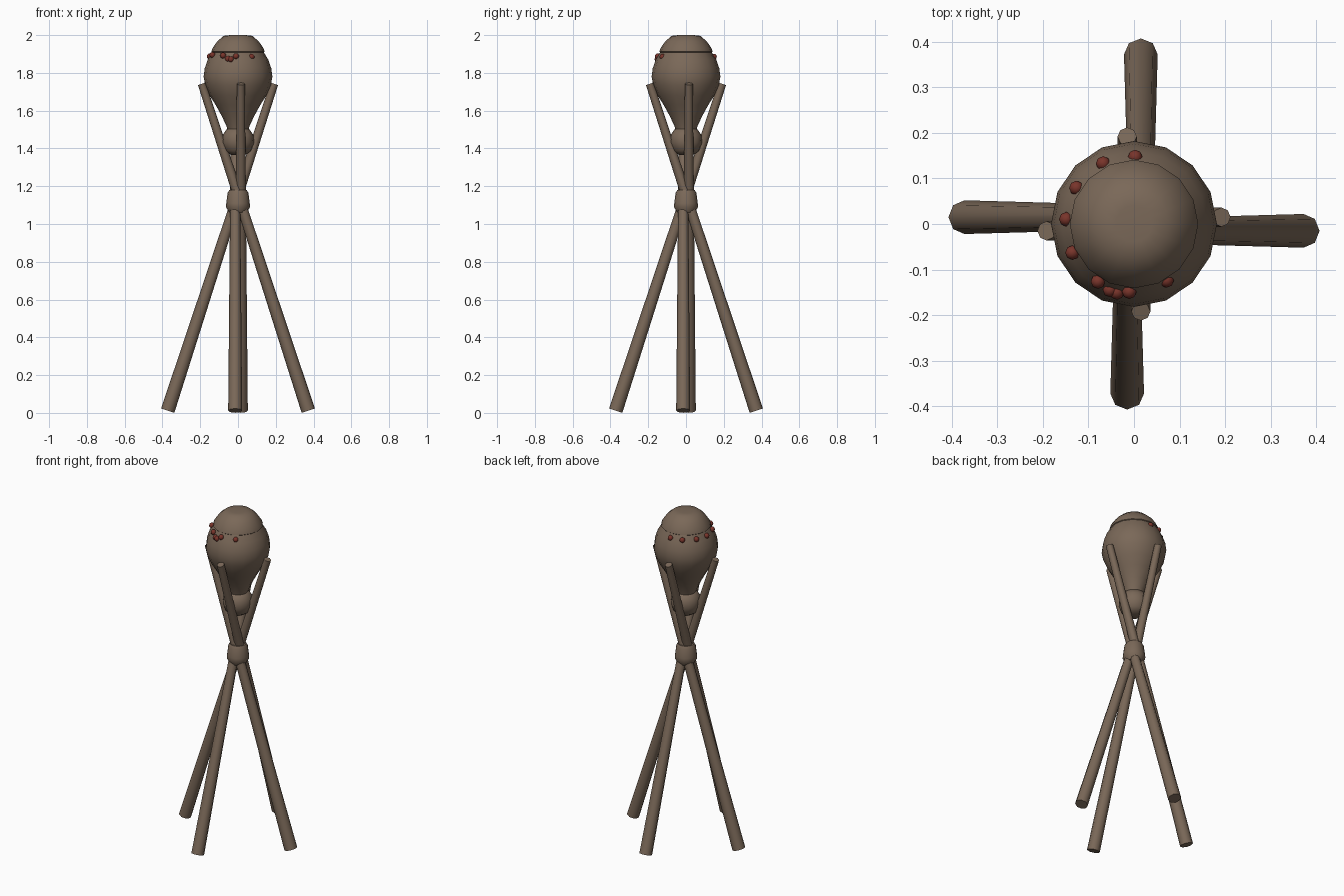
import bpy, bmesh, math
from mathutils import Vector, Matrix

if "Cube" in bpy.data.objects:
    bpy.data.objects.remove(bpy.data.objects["Cube"])


def material(name, rgb):
    m = bpy.data.materials.new(name)
    m.diffuse_color = (*rgb, 1.0)
    m.use_nodes = True
    m.node_tree.nodes["Principled BSDF"].inputs["Base Color"].default_value = m.diffuse_color
    return m


BROWN = material("weathered brown", (0.195, 0.139, 0.098))
RED = material("dark red", (0.19, 0.035, 0.024))


def finish(name, bm, mat, angle=40):
    bmesh.ops.recalc_face_normals(bm, faces=bm.faces)
    mesh = bpy.data.meshes.new(name)
    bm.to_mesh(mesh)
    bm.free()
    mesh.materials.append(mat)
    ob = bpy.data.objects.new(name, mesh)
    bpy.context.collection.objects.link(ob)
    bpy.ops.object.select_all(action='DESELECT')
    ob.select_set(True)
    bpy.context.view_layer.objects.active = ob
    bpy.ops.object.shade_smooth_by_angle(angle=math.radians(angle))
    return ob


def lathe(name, profile, mat, sides=16, angle=40):
    """Turn a (radius, z) profile around z and cap both ends."""
    bm = bmesh.new()
    rings = []
    for r, z in profile:
        rings.append([bm.verts.new((r * math.cos(2 * math.pi * i / sides),
                                    r * math.sin(2 * math.pi * i / sides), z))
                      for i in range(sides)])
    for a, b in zip(rings, rings[1:]):
        for i in range(sides):
            j = (i + 1) % sides
            bm.faces.new((a[i], a[j], b[j], b[i]))
    bm.faces.new(rings[0])
    bm.faces.new(rings[-1])
    return finish(name, bm, mat, angle)


# Four tapered poles, each passing beside the centre
foot, tip = Vector((0.372, -0.015, 0.012)), Vector((-0.192, -0.015, 1.742))
axis = tip - foot
for k, side in enumerate(("right", "back", "left", "front")):
    bm = bmesh.new()
    turn = (Matrix.Rotation(k * math.pi / 2, 4, 'Z')
            @ Matrix.Translation((foot + tip) / 2)
            @ axis.to_track_quat('Z', 'Y').to_matrix().to_4x4())
    bmesh.ops.create_cone(bm, cap_ends=True, segments=8, radius1=0.037,
                          radius2=0.021, depth=axis.length, matrix=turn)
    finish(side + "_pole", bm, BROWN, 50)

# Binding around the crossing
lathe("pole_binding", [(0.045, 1.06), (0.064, 1.09), (0.062, 1.11),
                       (0.055, 1.165), (0.046, 1.18)], BROWN)

# Gourd-shaped vessel, its knob and its lid
lathe("vessel_body", [(0.04, 1.42), (0.046, 1.47), (0.062, 1.52), (0.085, 1.57),
                      (0.118, 1.63), (0.15, 1.68), (0.174, 1.735), (0.182, 1.78),
                      (0.176, 1.825), (0.16, 1.87), (0.133, 1.915)], BROWN)
lathe("bottom_knob", [(0.038, 1.365), (0.07, 1.387), (0.086, 1.43),
                      (0.082, 1.47), (0.062, 1.5), (0.03, 1.515)], BROWN)
lathe("lid", [(0.13, 1.903), (0.141, 1.912), (0.134, 1.932), (0.11, 1.967),
              (0.076, 1.996), (0.04, 2.0)], BROWN)

# Red beads sunk into the shoulder: (azimuth, radius, z)
beads = [(89, 0.147, 1.885), (117, 0.149, 1.885), (148, 0.149, 1.885),
         (176, 0.149, 1.887), (205, 0.149, 1.895), (238, 0.149, 1.892),
         (250, 0.154, 1.874), (256, 0.155, 1.872), (266, 0.149, 1.888),
         (300, 0.143, 1.885)]
bm = bmesh.new()
for deg, r, z in beads:
    a = math.radians(deg)
    bmesh.ops.create_uvsphere(bm, u_segments=8, v_segments=6, radius=0.016,
                              matrix=Matrix.Translation((r * math.cos(a), r * math.sin(a), z)))
finish("shoulder_beads", bm, RED, 60)
